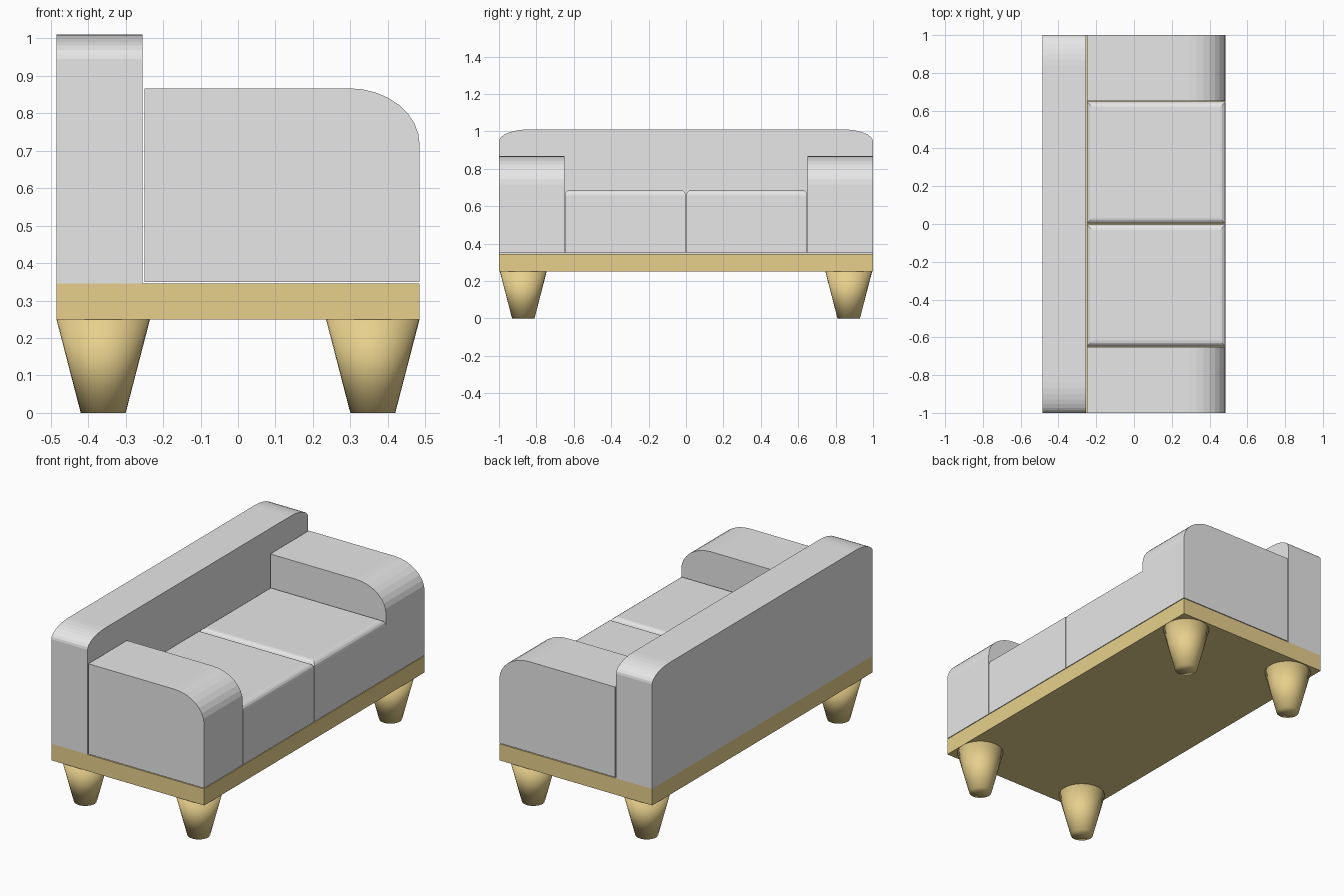
import bpy, bmesh, math
from mathutils import Vector

if "Cube" in bpy.data.objects:
    bpy.data.objects.remove(bpy.data.objects["Cube"])


def material(name, rgb):
    m = bpy.data.materials.new(name)
    m.diffuse_color = (*rgb, 1)
    m.use_nodes = True
    m.node_tree.nodes["Principled BSDF"].inputs["Base Color"].default_value = m.diffuse_color
    return m


FABRIC = material("grey fabric", (0.8, 0.8, 0.8))
WOOD = material("light wood", (0.8, 0.63, 0.265))


def finish(bm, name, mat):
    bmesh.ops.recalc_face_normals(bm, faces=bm.faces)
    me = bpy.data.meshes.new(name)
    bm.to_mesh(me)
    bm.free()
    me.materials.append(mat)
    ob = bpy.data.objects.new(name, me)
    bpy.context.collection.objects.link(ob)
    return ob


def box(name, mat, lo, hi, top_bevel=0):
    bm = bmesh.new()
    bmesh.ops.create_cube(bm, size=1)
    for v in bm.verts:
        v.co = Vector([lo[i] + (v.co[i] + 0.5) * (hi[i] - lo[i]) for i in range(3)])
    if top_bevel:
        edges = [e for e in bm.edges if all(v.co.z > hi[2] - 1e-4 for v in e.verts)]
        bmesh.ops.bevel(bm, geom=edges, offset=top_bevel, segments=4,
                        profile=0.5, affect='EDGES')
    return finish(bm, name, mat)


def corner(cx, cz, rx, rz, a0, a1, n=8):
    """Points along an elliptical corner."""
    angles = [math.radians(a0 + (a1 - a0) * i / n) for i in range(n + 1)]
    return [(cx + rx * math.cos(a), cz + rz * math.sin(a)) for a in angles]


def extrude(name, mat, points, direction):
    bm = bmesh.new()
    face = bm.faces.new([bm.verts.new(p) for p in points])
    new = bmesh.ops.extrude_face_region(bm, geom=[face])["geom"]
    bmesh.ops.translate(bm, vec=direction,
                        verts=[g for g in new if isinstance(g, bmesh.types.BMVert)])
    return finish(bm, name, mat)


# wooden base
box("base", WOOD, (-0.485, -1, 0.25), (0.485, 1, 0.345))

# backrest with rounded ends
profile = [(-1, 0.345), (1, 0.345)]
profile += corner(0.84, 0.945, 0.16, 0.065, 0, 90)
profile += corner(-0.84, 0.945, 0.16, 0.065, 90, 180)
extrude("backrest", FABRIC, [(-0.485, y, z) for y, z in profile], (0.23, 0, 0))

# armrests with rounded fronts, and seat cushions
arm = [(-0.25, 0.867), (-0.25, 0.349), (0.485, 0.349)]
arm += corner(0.295, 0.717, 0.19, 0.15, 0, 90)
for side, y_arm, y_seat in (("near", -1, -0.648), ("far", 0.65, 0.002)):
    extrude(side + "_armrest", FABRIC, [(x, y_arm, z) for x, z in arm], (0, 0.35, 0))
    box(side + "_seat_cushion", FABRIC, (-0.25, y_seat, 0.349),
        (0.485, y_seat + 0.646, 0.687), 0.03)

# tapered round legs
for x in (-0.36, 0.36):
    for y in (-0.87, 0.87):
        bm = bmesh.new()
        bmesh.ops.create_cone(bm, cap_ends=True, segments=32,
                              radius1=0.06, radius2=0.125, depth=0.25)
        bmesh.ops.translate(bm, verts=bm.verts, vec=(x, y, 0.125))
        for f in bm.faces:
            f.smooth = True
        finish(bm, ("front" if x > 0 else "back") + "_leg", WOOD)
